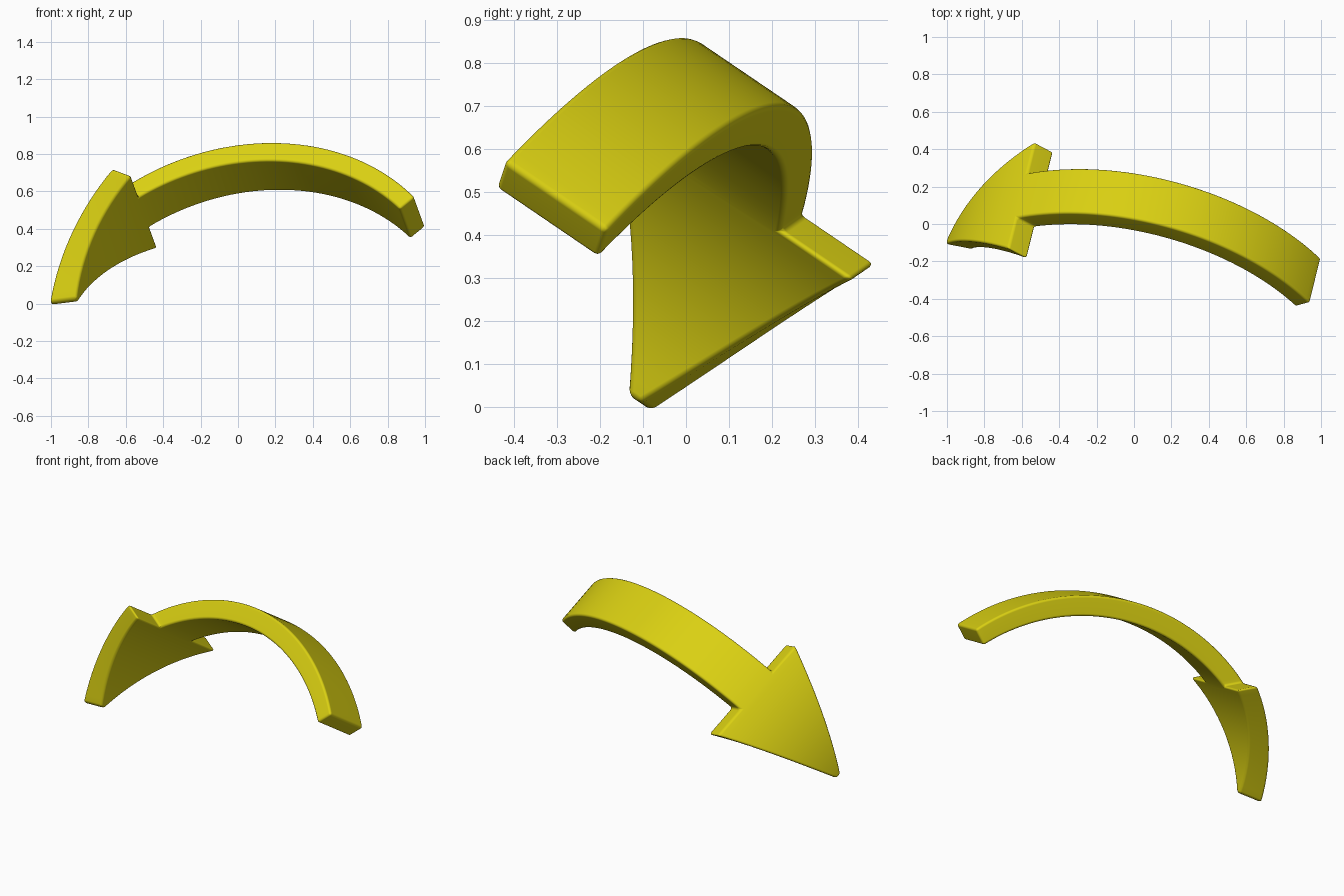
import bpy, bmesh, math
from mathutils import Vector

if "Cube" in bpy.data.objects:
    bpy.data.objects.remove(bpy.data.objects["Cube"])

# Tilted frame: A, B span the plane of the bend, W runs across the width
W = Vector((0.2, 0.81, -0.55)).normalized()
A = Vector((0.98, -0.165, 0.112))
A = (A - W * A.dot(W)).normalized()
B = A.cross(W)
if B.z < 0:
    B = -B


def arc(p, q, r, n):
    """n+1 points on the circle through p, q, r."""
    (ax, ay), (bx, by), (cx, cy) = p, q, r
    d = 2 * (ax * (by - cy) + bx * (cy - ay) + cx * (ay - by))
    a2, b2, c2 = ax * ax + ay * ay, bx * bx + by * by, cx * cx + cy * cy
    ox = (a2 * (by - cy) + b2 * (cy - ay) + c2 * (ay - by)) / d
    oy = (a2 * (cx - bx) + b2 * (ax - cx) + c2 * (bx - ax)) / d
    rad = math.hypot(ax - ox, ay - oy)
    t0 = math.atan2(ay - oy, ax - ox) % (2 * math.pi)
    t1 = math.atan2(cy - oy, cx - ox) % (2 * math.pi)
    return [(ox + rad * math.cos(t0 + (t1 - t0) * i / n),
             oy + rad * math.sin(t0 + (t1 - t0) * i / n)) for i in range(n + 1)]


NH, NS = 16, 44
TIP, BARB, SHAFT = 0.018, 0.353, 0.147   # half widths
head_out = arc((-0.967, -0.052), (-0.81, 0.272), (-0.556, 0.525), NH)
head_in = arc((-0.819, -0.052), (-0.684, 0.241), (-0.45, 0.462), NH)
shaft_out = arc((-0.556, 0.525), (0.2, 0.716), (1.058, 0.236), NS)
shaft_in = arc((-0.45, 0.462), (0.24, 0.593), (0.977, 0.171), NS)

bm = bmesh.new()


def vert(p, w):
    c = -0.298 - 0.022 * p[0] + w
    return bm.verts.new(A * p[0] + B * p[1] + W * c)


def ring(po, pi, h):
    """outer-left, outer-right, inner-right, inner-left"""
    return [vert(po, -h), vert(po, h), vert(pi, h), vert(pi, -h)]


def skin(r, s):
    for k in range(4):
        bm.faces.new((r[k], r[(k + 1) % 4], s[(k + 1) % 4], s[k]))


# Arrow head: widens from the tip to the barbs
head = [ring(o, i, TIP + (BARB - TIP) * k / NH)
        for k, (o, i) in enumerate(zip(head_out, head_in))]
# Shaft: constant width curved bar
shaft = [ring(o, i, SHAFT) for o, i in zip(shaft_out, shaft_in)]

bm.faces.new(head[0])
for r, s in zip(head[:-2], head[1:-1]):
    skin(r, s)
r, b, s = head[-2], head[-1], shaft[0]
bm.faces.new((r[0], r[1], b[1], s[1], s[0], b[0]))   # outer, meeting the shaft
bm.faces.new((r[2], r[3], b[3], s[3], s[2], b[2]))   # inner, meeting the shaft
bm.faces.new((r[1], r[2], b[2], b[1]))
bm.faces.new((r[3], r[0], b[0], b[3]))
bm.faces.new((b[0], s[0], s[3], b[3]))               # barb backs
bm.faces.new((b[1], b[2], s[2], s[1]))
for r, s in zip(shaft[:-1], shaft[1:]):
    skin(r, s)
bm.faces.new(shaft[-1])
bmesh.ops.recalc_face_normals(bm, faces=bm.faces)

mesh = bpy.data.meshes.new("curved_arrow")
bm.to_mesh(mesh)
bm.free()
for p in mesh.polygons:
    p.use_smooth = True
arrow = bpy.data.objects.new("curved_arrow", mesh)
bpy.context.collection.objects.link(arrow)

# Rounded edges
bev = arrow.modifiers.new("rounded_edges", 'BEVEL')
bev.width = 0.014
bev.segments = 3
bev.limit_method = 'ANGLE'
bev.angle_limit = math.radians(35)
bev.use_clamp_overlap = False
wn = arrow.modifiers.new("weighted_normals", 'WEIGHTED_NORMAL')
wn.keep_sharp = True

mat = bpy.data.materials.new("yellow")
mat.diffuse_color = (0.70, 0.63, 0.006, 1)
mat.use_nodes = True
mat.node_tree.nodes["Principled BSDF"].inputs["Base Color"].default_value = mat.diffuse_color
mesh.materials.append(mat)
